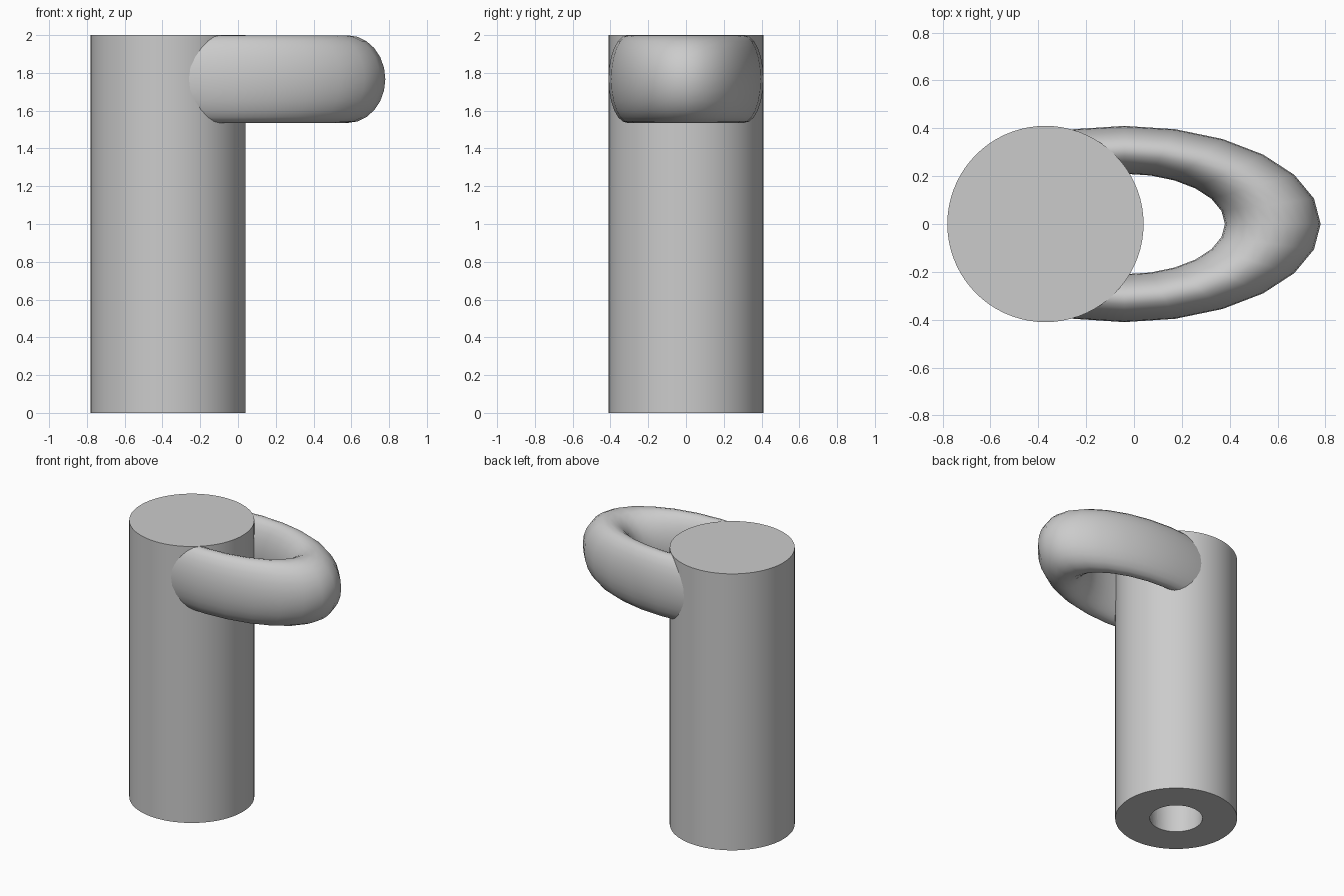
import bpy, bmesh, math
from math import sin, cos, pi, radians

cube = bpy.data.objects.get("Cube")
if cube:
    bpy.data.objects.remove(cube)

HEIGHT = 2.0
TUBE_X = -0.37

grey = bpy.data.materials.new("plain grey")
grey.use_nodes = True
colour = (0.6, 0.6, 0.6, 1)
grey.diffuse_color = colour
grey.node_tree.nodes["Principled BSDF"].inputs["Base Color"].default_value = colour


def finish(bm, name):
    """Turn a bmesh into a smooth-shaded object with sharp rims."""
    bmesh.ops.recalc_face_normals(bm, faces=bm.faces)
    mesh = bpy.data.meshes.new(name)
    bm.to_mesh(mesh)
    bm.free()
    mesh.materials.append(grey)
    obj = bpy.data.objects.new(name, mesh)
    bpy.context.collection.objects.link(obj)
    bpy.ops.object.select_all(action='DESELECT')
    obj.select_set(True)
    bpy.context.view_layer.objects.active = obj
    bpy.ops.object.shade_smooth_by_angle(angle=radians(35))
    return obj


def circle(bm, radius, z, sides):
    """Closed loop of edges around the tube axis."""
    verts = [bm.verts.new((TUBE_X + radius * cos(2 * pi * i / sides),
                           radius * sin(2 * pi * i / sides), z)) for i in range(sides)]
    return [bm.edges.new((verts[i - 1], verts[i])) for i in range(sides)]


# Upright tube with a bore that narrows towards the bottom
bm = bmesh.new()
SIDES = 72
loops = [circle(bm, r, z, SIDES) for r, z in
         ((0.41, 0), (0.41, HEIGHT), (0.26, HEIGHT), (0.177, 0))]
for i in range(4):
    bmesh.ops.bridge_loops(bm, edges=loops[i - 1] + loops[i])
finish(bm, "tube")

# Oval ring handle: a stretched torus arc whose ends stop inside the tube wall
bm = bmesh.new()
SECTION = 24
angles = [-110] + list(range(-105, 106, 15)) + [110]
rings = []
for a in map(radians, angles):
    ring = []
    for k in range(SECTION):
        t = 2 * pi * k / SECTION
        r = 0.31 + 0.1 * cos(t)
        ring.append(bm.verts.new((-0.04 + 2 * r * cos(a), r * sin(a),
                                  1.767 + 0.232 * sin(t))))
    rings.append(ring)
for a, b in zip(rings, rings[1:]):
    for k in range(SECTION):
        bm.faces.new((a[k - 1], a[k], b[k], b[k - 1]))
bm.faces.new(rings[0])
bm.faces.new(rings[-1])
finish(bm, "ring_handle")
